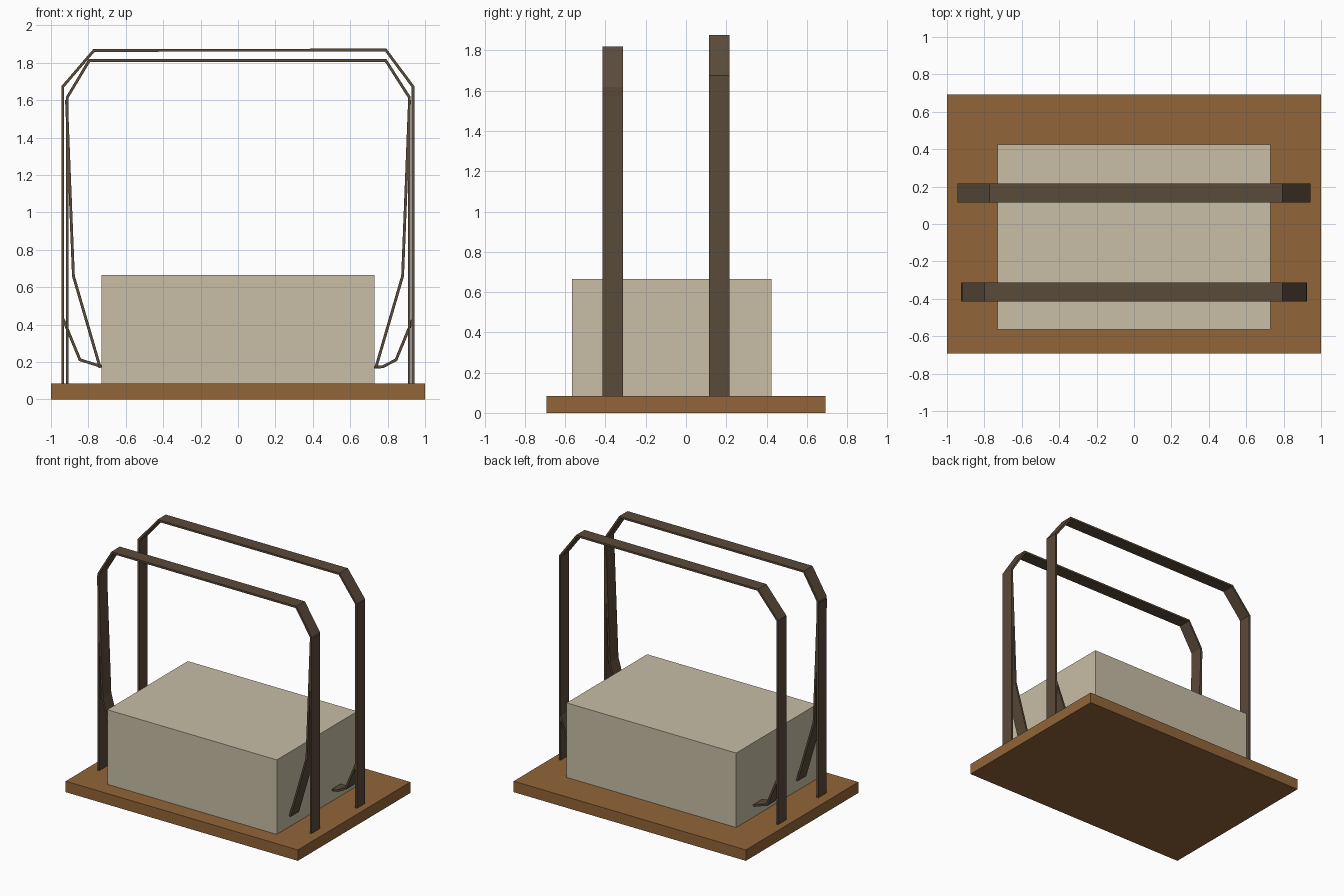
import bpy, bmesh
from mathutils import Vector

cube = bpy.data.objects.get("Cube")
if cube:
    bpy.data.objects.remove(cube, do_unlink=True)


def material(name, rgb):
    m = bpy.data.materials.new(name)
    m.use_nodes = True
    m.diffuse_color = (*rgb, 1)
    m.node_tree.nodes["Principled BSDF"].inputs["Base Color"].default_value = (*rgb, 1)
    return m


wood = material("warm wood", (0.287, 0.130, 0.041))
cream = material("cream canvas", (0.578, 0.515, 0.381))
strap = material("dark brown strap", (0.102, 0.069, 0.042))


def finish(name, bm, mat):
    bmesh.ops.recalc_face_normals(bm, faces=bm.faces)
    mesh = bpy.data.meshes.new(name)
    bm.to_mesh(mesh)
    bm.free()
    mesh.materials.append(mat)
    obj = bpy.data.objects.new(name, mesh)
    bpy.context.collection.objects.link(obj)
    return obj


def box(name, lo, hi, mat):
    lo, hi = Vector(lo), Vector(hi)
    bm = bmesh.new()
    bmesh.ops.create_cube(bm, size=1)
    bmesh.ops.scale(bm, vec=hi - lo, verts=bm.verts)
    bmesh.ops.translate(bm, vec=(lo + hi) / 2, verts=bm.verts)
    return finish(name, bm, mat)


def ribbon(name, path, y0, y1, mat, thick=0.015):
    """Flat band following an x-z centreline with mitred bends."""
    pts = [Vector(p) for p in path]
    dirs = [(b - a).normalized() for a, b in zip(pts, pts[1:])]
    bm = bmesh.new()
    rings = []
    for i, p in enumerate(pts):
        d0, d1 = dirs[max(i - 1, 0)], dirs[min(i, len(dirs) - 1)]
        n0, n1 = Vector((-d0.y, d0.x)), Vector((-d1.y, d1.x))
        miter = (n0 + n1).normalized()
        off = miter * (thick / 2 / miter.dot(n1))
        a, b = p + off, p - off
        rings.append([bm.verts.new((q.x, y, q.y))
                      for q, y in ((a, y0), (a, y1), (b, y1), (b, y0))])
    for r, s in zip(rings, rings[1:]):
        for k in range(4):
            j = (k + 1) % 4
            bm.faces.new((r[k], r[j], s[j], s[k]))
    bm.faces.new(rings[0])
    bm.faces.new(rings[-1])
    return finish(name, bm, mat)


# Base board and the block resting on it
floor = 0.085
box("base_board", (-1, -0.692, 0), (1, 0.692, floor), wood)
box("block", (-0.73, -0.565, floor), (0.73, 0.425, 0.665), cream)

# Two tall arches standing on the board
front_y = (-0.415, -0.312)
back_y = (0.115, 0.217)
ribbon("front_arch", [(-0.913, floor), (-0.913, 1.615), (-0.795, 1.812),
                      (0.79, 1.812), (0.916, 1.615), (0.916, floor)], *front_y, strap)
ribbon("back_arch", [(-0.937, floor), (-0.937, 1.672), (-0.77, 1.866),
                     (0.79, 1.868), (0.936, 1.672), (0.936, floor)], *back_y, strap)

# Long straps at the front and short hooked straps at the back, on both sides
for side, s in (("left", 1), ("right", -1)):
    ribbon(f"front_strap_{side}",
           [(s * x, z) for x, z in ((0.917, 1.6), (0.88, 0.66), (0.737, 0.17))],
           *front_y, strap)
    hook = [(0.935, 0.43), (0.845, 0.212)]
    hook += [(0.775, 0.175), (0.73, 0.172)] if s > 0 else [(0.73, 0.176)]
    ribbon(f"back_strap_{side}", [(s * x, z) for x, z in hook], *back_y, strap)
